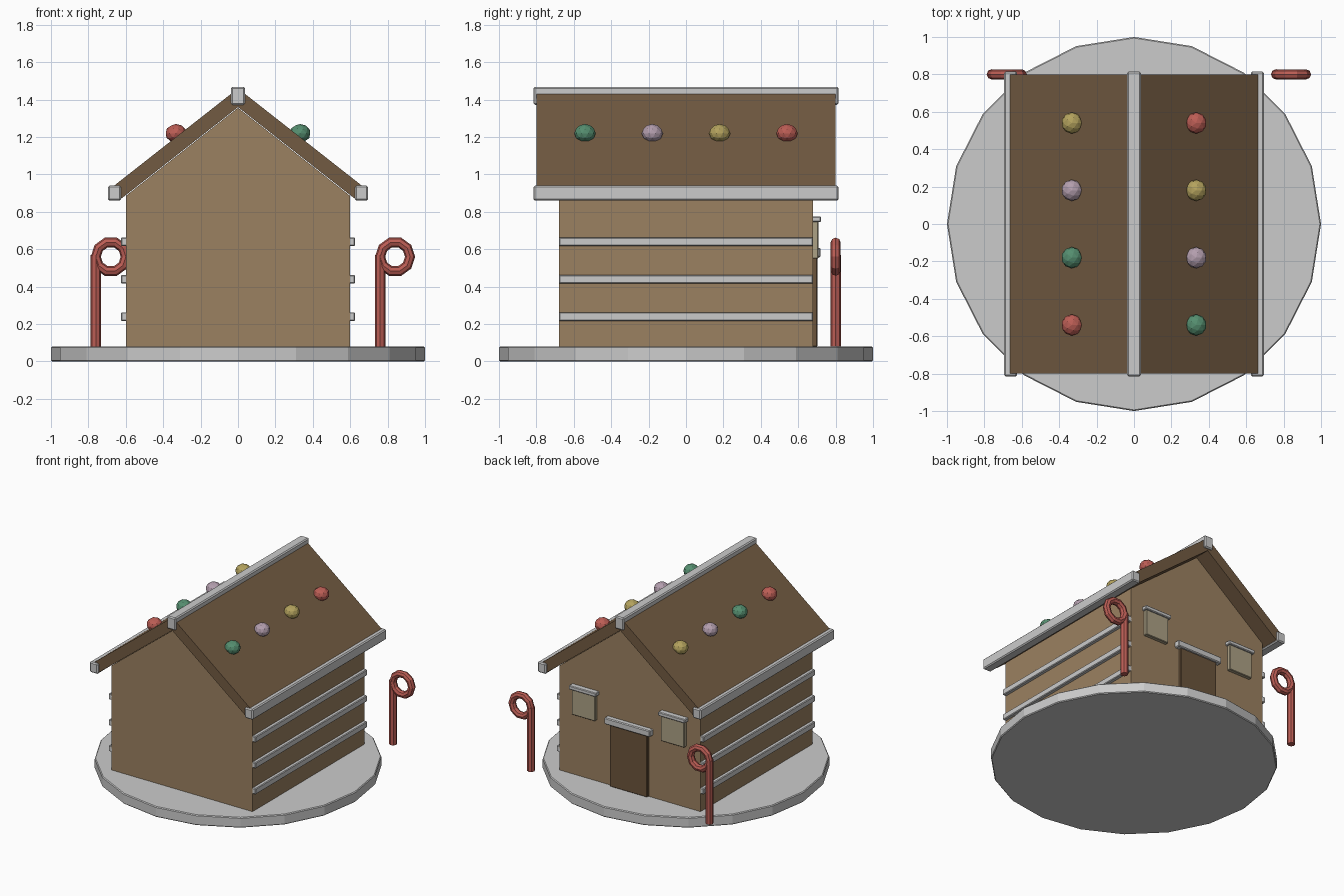
import bpy, bmesh
from math import radians

if "Cube" in bpy.data.objects:
    bpy.data.objects.remove(bpy.data.objects["Cube"])


def material(name, rgb):
    m = bpy.data.materials.new(name)
    m.diffuse_color = (*rgb, 1)
    m.use_nodes = True
    m.node_tree.nodes["Principled BSDF"].inputs["Base Color"].default_value = m.diffuse_color
    return m


WALL = material("gingerbread", (0.33, 0.22, 0.12))
ROOF = material("dark_gingerbread", (0.17, 0.105, 0.055))
DOOR = material("door_brown", (0.15, 0.09, 0.045))
GLASS = material("window_cream", (0.42, 0.36, 0.24))
RED = material("candy_red", (0.50, 0.11, 0.09))
GREEN = material("candy_green", (0.09, 0.27, 0.16))
LILAC = material("candy_lilac", (0.45, 0.34, 0.42))
YELLOW = material("candy_yellow", (0.45, 0.36, 0.11))


def finish(obj, name, mat=None, bevel=0):
    obj.name = name
    if mat:
        obj.data.materials.append(mat)
    if bevel:
        mod = obj.modifiers.new("soft_edge", "BEVEL")
        mod.width, mod.segments = bevel, 1
    return obj


def box(name, x, y, z, mat=None, bevel=0):
    """Box from (min, max) ranges on each axis."""
    size = [r[1] - r[0] for r in (x, y, z)]
    bpy.ops.mesh.primitive_cube_add(size=1, location=[sum(r) / 2 for r in (x, y, z)])
    obj = bpy.context.object
    for v in obj.data.vertices:
        v.co = [c * s for c, s in zip(v.co, size)]
    return finish(obj, name, mat, bevel)


def prism(name, profile, half_depth, mat):
    """Extrude an xz profile along y, centred."""
    bm = bmesh.new()
    face = bm.faces.new([bm.verts.new((x, -half_depth, z)) for x, z in profile])
    ext = bmesh.ops.extrude_face_region(bm, geom=[face])
    verts = [g for g in ext["geom"] if isinstance(g, bmesh.types.BMVert)]
    bmesh.ops.translate(bm, verts=verts, vec=(0, 2 * half_depth, 0))
    bmesh.ops.recalc_face_normals(bm, faces=bm.faces)
    mesh = bpy.data.meshes.new(name)
    bm.to_mesh(mesh)
    bm.free()
    obj = bpy.data.objects.new(name, mesh)
    bpy.context.collection.objects.link(obj)
    return finish(obj, name, mat)


# Base plate
bpy.ops.mesh.primitive_cylinder_add(vertices=20, radius=1, depth=0.08, location=(0, 0, 0.04))
finish(bpy.context.object, "base_plate", bevel=0.006)

# Walls and gable
box("walls", (-0.6, 0.6), (-0.68, 0.68), (0.08, 0.885), WALL)
prism("gable", [(-0.6, 0.885), (0.6, 0.885), (0, 1.356)], 0.68, WALL)

# Roof ridge
box("ridge_icing", (-0.037, 0.037), (-0.815, 0.815), (1.372, 1.468), bevel=0.008)

for side, s in (("left", -1), ("right", 1)):
    # Roof slab and eave icing
    prism(f"roof_{side}", [(0, 1.46), (s * 0.675, 0.93), (s * 0.625, 0.87), (0, 1.36)], 0.8, ROOF)
    box(f"eave_icing_{side}", sorted((s * 0.625, s * 0.695)), (-0.815, 0.815), (0.86, 0.94), bevel=0.008)

    # Icing strips along the side wall
    for i, z in enumerate((0.24, 0.44, 0.64)):
        box(f"icing_strip_{side}_{i}", sorted((s * 0.59, s * 0.626)), (-0.68, 0.68),
            (z - 0.023, z + 0.023), bevel=0.005)

    # Back window with its lintel
    c = s * 0.38
    box(f"window_{side}", (c - 0.1, c + 0.1), (0.67, 0.708), (0.55, 0.75), GLASS, 0.004)
    box(f"window_lintel_{side}", (c - 0.115, c + 0.115), (0.67, 0.722), (0.745, 0.775), bevel=0.005)

    # Roof candies
    colours = (RED, GREEN, LILAC, YELLOW) if s < 0 else (GREEN, LILAC, YELLOW, RED)
    for i, mat in enumerate(colours):
        bpy.ops.mesh.primitive_ico_sphere_add(subdivisions=2, radius=0.057,
                                              location=(s * 0.332, -0.54 + 0.36 * i, 1.22))
        bpy.context.object.scale.z = 0.87
        finish(bpy.context.object, f"roof_candy_{side}_{i}", mat)

    # Candy cane: both crooks curl towards +x
    x = s * 0.76
    bpy.ops.mesh.primitive_cylinder_add(vertices=8, radius=0.028, depth=0.49, location=(x, 0.8, 0.325))
    finish(bpy.context.object, f"cane_stick_{side}", RED)
    bpy.ops.mesh.primitive_torus_add(major_segments=10, minor_segments=8, major_radius=0.08,
                                     minor_radius=0.027, location=(x + 0.08, 0.8, 0.56),
                                     rotation=(radians(90), 0, 0))
    finish(bpy.context.object, f"cane_crook_{side}", RED)

# Back door and lintel
box("door", (-0.16, 0.16), (0.67, 0.702), (0.08, 0.57), DOOR, 0.004)
box("door_lintel", (-0.195, 0.195), (0.67, 0.72), (0.557, 0.607), bevel=0.006)
